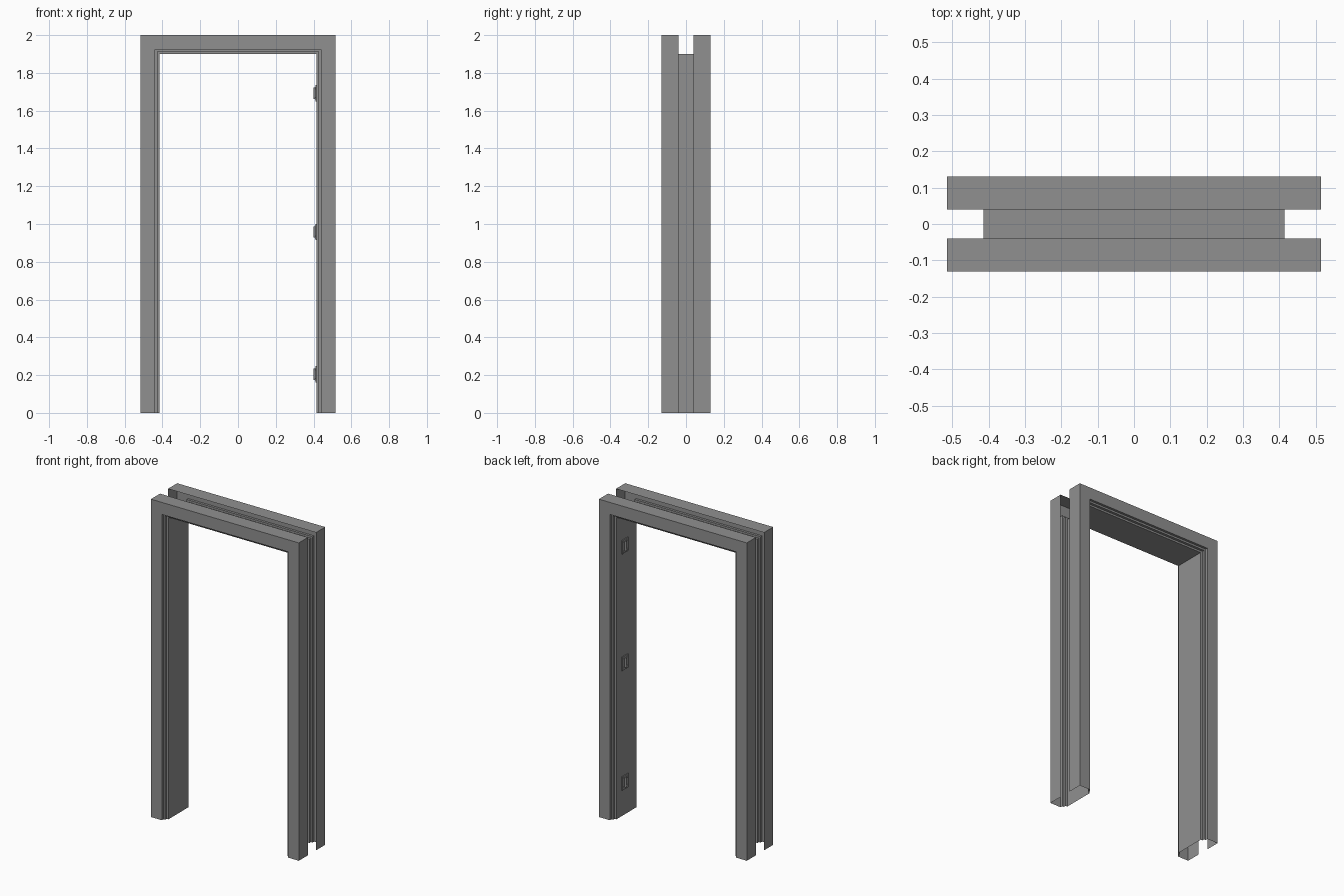
import bpy, bmesh, math
from mathutils import Matrix

if "Cube" in bpy.data.objects:
    bpy.data.objects.remove(bpy.data.objects["Cube"])

W, H = 0.415, 1.9          # half width and height of the clear opening

steel = bpy.data.materials.new("dark_grey_steel")
steel.diffuse_color = (0.28, 0.28, 0.28, 1)
steel.use_nodes = True
steel.node_tree.nodes["Principled BSDF"].inputs["Base Color"].default_value = steel.diffuse_color


def finish(name, bm):
    bmesh.ops.recalc_face_normals(bm, faces=bm.faces)
    mesh = bpy.data.meshes.new(name)
    bm.to_mesh(mesh)
    bm.free()
    mesh.materials.append(steel)
    ob = bpy.data.objects.new(name, mesh)
    bpy.context.collection.objects.link(ob)
    return ob


# Door frame: folded sheet profile (offset from opening, depth), open at the back
half = [(0.1, -0.04), (0.1, -0.131), (0.024, -0.131), (0.024, -0.116),
        (0.012, -0.116), (0.012, -0.1), (0.0, -0.1)]
profile = half + [(u, -y) for u, y in reversed(half)]

bm = bmesh.new()
rows = []
for u, y in profile:       # mitred path: up the left jamb, across the head, down the right
    x, z = W + u, H + u
    rows.append([bm.verts.new(p) for p in ((-x, y, 0), (-x, y, z), (x, y, z), (x, y, 0))])
for a, b in zip(rows, rows[1:]):
    for i in range(3):
        bm.faces.new((a[i], a[i + 1], b[i + 1], b[i]))
finish("door_frame", bm)


def add_box(bm, size, loc):
    bmesh.ops.create_cube(bm, size=1, matrix=Matrix.Translation(loc) @ Matrix.Diagonal((*size, 1)))


def add_cylinder(bm, r, depth, loc, rot, seg):
    bmesh.ops.create_cone(bm, cap_ends=True, segments=seg, radius1=r, radius2=r, depth=depth,
                          matrix=Matrix.Translation(loc) @ rot)


# Hinges on the right jamb: leaf, upright barrel and four screw heads
for name, z in (("lower", 0.205), ("middle", 0.958), ("upper", 1.692)):
    bm = bmesh.new()
    add_box(bm, (0.005, 0.062, 0.086), (W - 0.0025, 0.017, z))
    add_cylinder(bm, 0.007, 0.06, (W - 0.007, 0.017, z), Matrix(), 12)
    for dy in (-0.02, 0.02):
        for dz in (-0.028, 0.028):
            add_cylinder(bm, 0.006, 0.003, (W - 0.006, 0.017 + dy, z + dz),
                         Matrix.Rotation(math.pi / 2, 4, 'Y'), 10)
    finish(name + "_hinge", bm)
